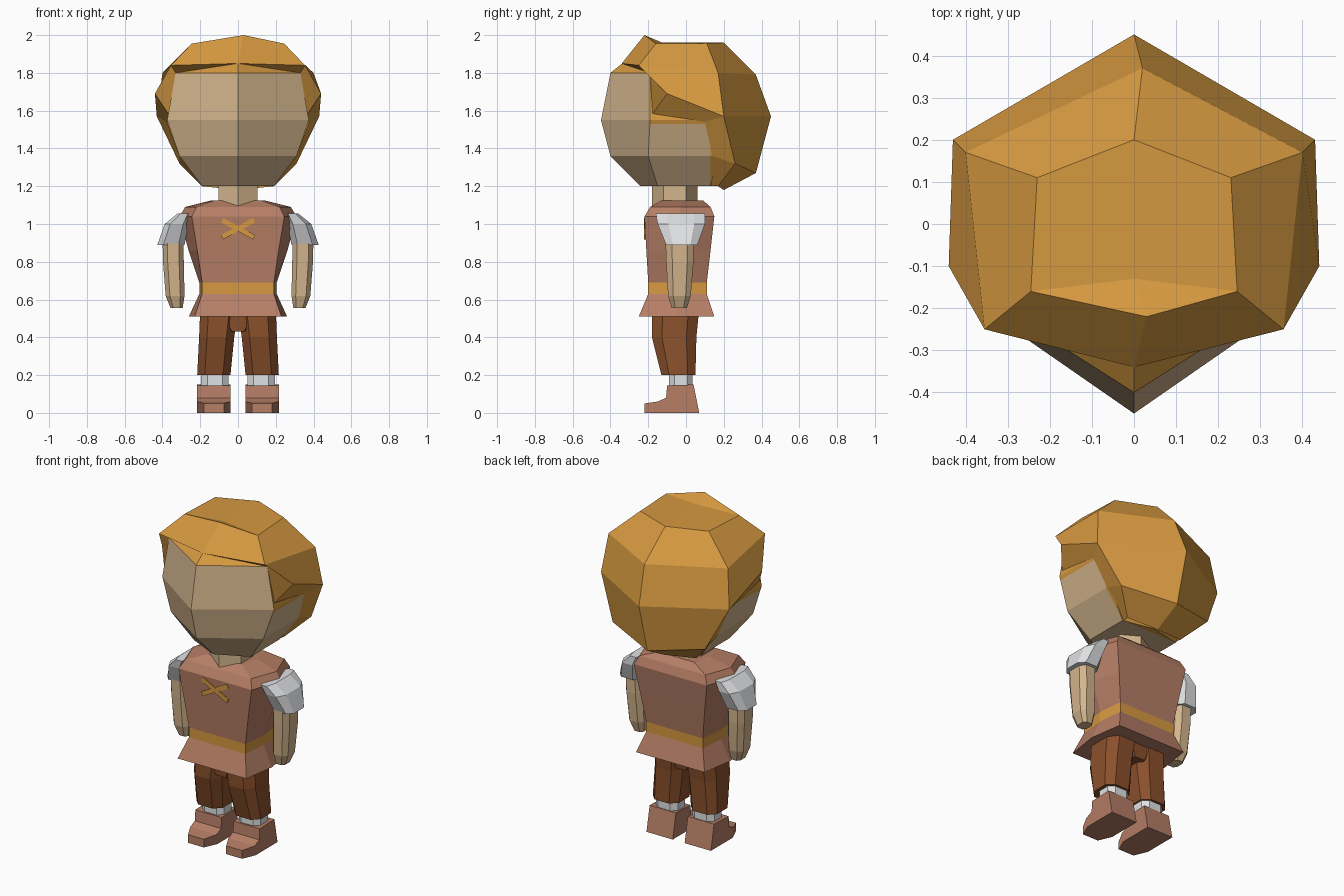
import bpy, bmesh, math
from mathutils import Vector

if "Cube" in bpy.data.objects:
    bpy.data.objects.remove(bpy.data.objects["Cube"])


def material(name, r, g, b):
    lin = lambda c: ((c / 255 + 0.055) / 1.055) ** 2.4
    m = bpy.data.materials.new(name)
    m.diffuse_color = (lin(r), lin(g), lin(b), 1)
    m.use_nodes = True
    m.node_tree.nodes["Principled BSDF"].inputs["Base Color"].default_value = m.diffuse_color
    return m


SKIN = material("skin", 212, 181, 141)
GOLD = material("golden hair", 214, 153, 64)
TUNIC = material("tunic brown", 182, 126, 101)
PANTS = material("trouser brown", 138, 80, 43)
WHITE = material("cloth white", 224, 225, 227)


def finish(bm, name, mats, rule=None, mirror=False):
    """Turn a bmesh into a flat-shaded object, optionally mirrored in x."""
    bmesh.ops.recalc_face_normals(bm, faces=bm.faces)
    if rule:
        for f in bm.faces:
            f.material_index = rule(f.calc_center_median(), f.normal)
    me = bpy.data.meshes.new(name)
    bm.to_mesh(me)
    bm.free()
    ob = bpy.data.objects.new(name, me)
    bpy.context.collection.objects.link(ob)
    for m in mats:
        me.materials.append(m)
    if mirror:
        ob.modifiers.new("mirror", 'MIRROR').use_mirror_merge = False
    return ob


def loft(rings):
    """Bridge equal-length point rings and cap both ends."""
    bm = bmesh.new()
    vs = [[bm.verts.new(p) for p in r] for r in rings]
    n = len(vs[0])
    for a, b in zip(vs, vs[1:]):
        for i in range(n):
            j = (i + 1) % n
            bm.faces.new((a[i], a[j], b[j], b[i]))
    bm.faces.new(vs[0])
    bm.faces.new(vs[-1])
    return bm


def octagon(z, cx, hx, y0, y1, k=0.55):
    """Box section with cut corners."""
    cy, hy = (y0 + y1) / 2, (y1 - y0) / 2
    uv = [(1, -k), (1, k), (k, 1), (-k, 1), (-1, k), (-1, -k), (-k, -1), (k, -1)]
    return [(cx + u * hx, cy + v * hy, z) for u, v in uv]


# Head: six-sided, skin on the face and cheeks, hair colour elsewhere
head = []
for z, x, y, yf, yb in [(1.2, .19, .15, -.24, .17), (1.36, .31, .2, -.4, .33),
                        (1.55, .375, .19, -.45, .38), (1.8, .33, .19, -.4, .33),
                        (1.92, .2, .12, -.25, .2)]:
    head.append([(0, yf, z), (x, -y, z), (x, .85 * y, z),
                 (0, yb, z), (-x, .85 * y, z), (-x, -y, z)])
bm = loft(head)
for co, no in [((0, 0, 1.53), (0, 0, 1)), ((0, .13, 0), (0, 1, 0))]:
    bmesh.ops.bisect_plane(bm, geom=bm.verts[:] + bm.edges[:] + bm.faces[:],
                           plane_co=co, plane_no=no)


def head_rule(c, n):
    if n.y < -.3 and c.x ** 2 > 1e-5:
        return 0 if c.z < 1.8 else 1
    return 0 if c.z < 1.53 and c.y < .13 else 1


finish(bm, "head", [SKIN, GOLD], head_rule)

# Hair: faceted shell, one half described and mirrored
P = dict(
    crown=(0, -.13, 1.962),
    b0=(0, .2, 1.96), b1=(.02, .37, 1.79), b2=(0, .45, 1.57), b3=(0, .37, 1.27), b4=(0, .2, 1.18),
    r0=(.23, .11, 1.957), r1=(.4, .17, 1.8), r2=(.43, .2, 1.57), r3=(.31, .26, 1.32), r4=(.19, .17, 1.2),
    s0=(.245, -.16, 1.955), s1=(.355, -.25, 1.84), s2=(.44, -.1, 1.69),
    f0=(.03, -.22, 2.0), f1=(0, -.34, 1.85),
    h0=(.33, -.19, 1.8), h1=(.366, -.18, 1.58), h2=(.375, .1, 1.54), h3=(.31, .14, 1.36), h4=(.18, .12, 1.2))
FACES = """b0 r0 s0 crown;s0 f0 crown;b0 b1 r1 r0;b1 b2 r2 r1;b2 b3 r3 r2;b3 b4 r4 r3;
r0 r1 s1 s0;r1 r2 s2 s1;s0 s1 f1 f0;f1 s1 h0;s1 s2 h1 h0;s2 r2 h2 h1;r2 r3 h3 h2;r3 r4 h4 h3"""
bm = bmesh.new()
for side in (1, -1):
    vs = {k: bm.verts.new((p[0] if k[0] in "bf" else side * p[0], p[1], p[2]))
          for k, p in P.items()}
    for f in FACES.split(";"):
        ids = f.split()
        bm.faces.new([vs[i] for i in (ids if side > 0 else ids[::-1])])
bmesh.ops.remove_doubles(bm, verts=bm.verts, dist=0.001)
finish(bm, "hair", [GOLD])

# Neck
neck = [[(.12 * math.sin(a), -.06 - .12 * math.cos(a), z)
         for a in [i * math.pi / 3 for i in range(6)]] for z in (1.07, 1.25)]
finish(loft(neck), "neck", [SKIN])

# Tunic with belt band
tunic = []
for z, xc, xs, yf, yb in [(.51, .23, .26, -.25, .15), (.63, .19, .205, -.2, .11),
                          (.69, .19, .205, -.2, .11), (.86, .215, .262, -.21, .13),
                          (1.04, .245, .31, -.22, .15), (1.09, .22, .28, -.19, .13),
                          (1.125, .12, .14, -.13, .09)]:
    ym = (yf + yb) / 2
    tunic.append([(xc, yf, z), (xs, ym, z), (xc, yb, z),
                  (-xc, yb, z), (-xs, ym, z), (-xc, yf, z)])
finish(loft(tunic), "tunic", [TUNIC, GOLD],
       lambda c, n: 1 if .63 < c.z < .69 else 0)

# Crossed lacing on the chest: two thin plates
for i, s in enumerate((1, -1)):
    d = Vector((.085 * s, 0, .045))
    w = Vector((-.045 * s, 0, .085)).normalized() * .013
    c = Vector((0, -.2185, .975))
    lace = [[c + t + Vector((0, y, 0)) for t in (d + w, d - w, -d - w, -d + w)]
            for y in (-.004 - .001 * i, .004)]
    finish(loft(lace), "chest_lace", [GOLD])

# Sleeves and arms
finish(loft([octagon(.89, .355, .072, -.105, .06), octagon(1.0, .325, .063, -.15, .1),
             octagon(1.055, .285, .035, -.16, .1)]), "sleeves", [WHITE], mirror=True)
finish(loft([octagon(.95, .345, .055, -.11, .04), octagon(.8, .342, .055, -.105, .04),
             octagon(.62, .333, .05, -.095, .025), octagon(.555, .325, .032, -.075, .005)]),
       "arms", [SKIN], mirror=True)

# Trousers: legs and the seat joining them
finish(loft([octagon(.2, .128, .088, -.13, .05), octagon(.4, .113, .093, -.18, .055),
             octagon(.55, .1, .1, -.18, .07)]), "trouser_legs", [PANTS], mirror=True)
finish(loft([octagon(.43, 0, .06, -.165, .05), octagon(.55, 0, .15, -.175, .065)]),
       "trouser_seat", [PANTS])

# Socks
finish(loft([octagon(.12, .122, .073, -.09, .035), octagon(.23, .122, .073, -.09, .035)]),
       "socks", [WHITE], mirror=True)

# Shoes: side profile swept across the foot, narrowed at the toe
profile = [(-.22, 0), (-.14, 0), (.07, 0), (.04, .15), (-.1, .145),
           (-.105, .08), (-.15, .06), (-.22, .05)]
shoe = [[(.128 + s * .088 * (.6 if y < -.2 else 1), y, z) for y, z in profile]
        for s in (-1, 1)]
finish(loft(shoe), "shoes", [TUNIC], mirror=True)
